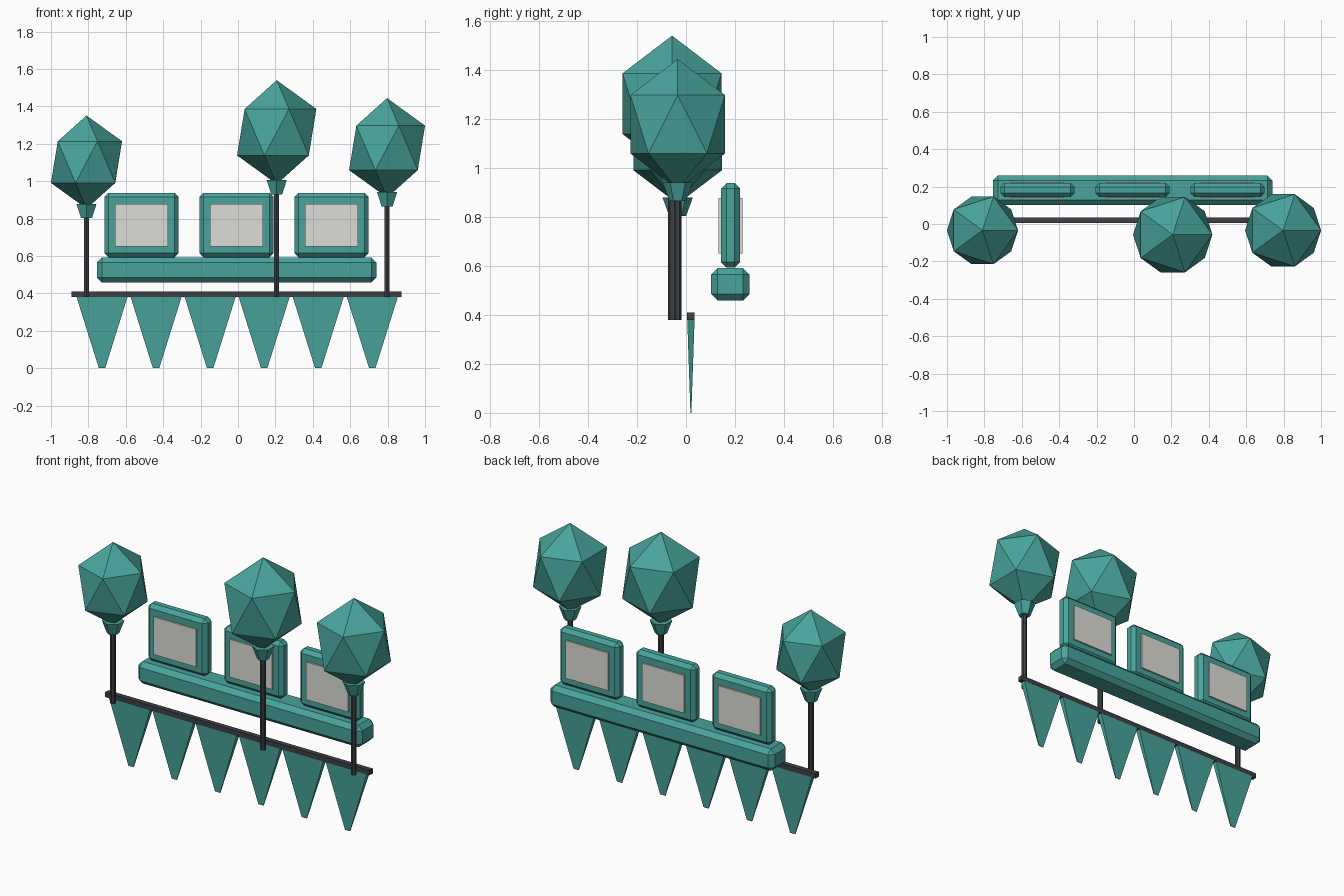
import bpy, bmesh
from math import sin, cos, pi, sqrt
from mathutils import Matrix

cube = bpy.data.objects.get("Cube")
if cube:
    bpy.data.objects.remove(cube, do_unlink=True)


def material(name, rgb):
    m = bpy.data.materials.new(name)
    m.use_nodes = True
    m.diffuse_color = (*rgb, 1)
    m.node_tree.nodes["Principled BSDF"].inputs["Base Color"].default_value = (*rgb, 1)
    return m


teal = material("teal", (0.065, 0.37, 0.33))
charcoal = material("charcoal", (0.045, 0.051, 0.06))
grey = material("pale grey", (0.72, 0.72, 0.68))


def finish(name, bm, mat, loc):
    bmesh.ops.recalc_face_normals(bm, faces=bm.faces)
    mesh = bpy.data.meshes.new(name)
    bm.to_mesh(mesh)
    bm.free()
    mesh.materials.append(mat)
    ob = bpy.data.objects.new(name, mesh)
    ob.location = loc
    bpy.context.collection.objects.link(ob)
    return ob


def box(name, size, loc, mat, chamfer=0):
    bm = bmesh.new()
    bmesh.ops.create_cube(bm, size=1, matrix=Matrix.Diagonal((*size, 1)))
    if chamfer:
        bmesh.ops.bevel(bm, geom=bm.edges[:], offset=chamfer, segments=1,
                        affect='EDGES', profile=0.5)
    return finish(name, bm, mat, loc)


def frustum(name, sides, r_low, r_high, z_low, z_high, x, y, mat, turn=pi / 2, squash=1):
    """Tapered prism; turn is the angle of its first corner."""
    bm = bmesh.new()
    rings = []
    for r, z in ((r_low, z_low), (r_high, z_high)):
        angles = [turn + 2 * pi * i / sides for i in range(sides)]
        rings.append([bm.verts.new((r * cos(a), r * sin(a) * squash, z)) for a in angles])
        bm.faces.new(rings[-1])
    for i in range(sides):
        j = (i + 1) % sides
        bm.faces.new((rings[0][i], rings[0][j], rings[1][j], rings[1][i]))
    return finish(name, bm, mat, (x, y, 0))


def faceted_ball(name, radius, height, loc, mat):
    bm = bmesh.new()
    bmesh.ops.create_icosphere(bm, subdivisions=1, radius=1,
                               matrix=Matrix.Diagonal((radius, radius, height, 1)))
    return finish(name, bm, mat, loc)


MID = -0.0075

# Rail with a row of hanging pennants
box("pennant_rail", (1.765, 0.03, 0.03), (MID, 0.02, 0.395), charcoal)
for i in range(6):
    frustum(f"pennant_{i + 1}", 4, 0.017 * sqrt(2), 0.136 * sqrt(2), 0, 0.38,
            -0.727 + 0.289 * i, 0.02, teal, turn=pi / 4, squash=0.11)

# Chamfered plinth and its three framed panels
box("plinth", (1.495, 0.157, 0.133), (MID, 0.181, 0.525), teal, 0.027)
for i, side in enumerate(("right", "middle", "left")):
    x = MID + 0.508 * (i - 1)
    box(f"{side}_frame", (0.397, 0.077, 0.345), (x, 0.182, 0.7655), teal, 0.022)
    for face, y in (("front", 0.138), ("back", 0.226)):
        box(f"{side}_{face}_panel", (0.282, 0.0095, 0.227), (x, y, 0.7635), grey)

# Faceted balls on poles: x, y, ball centre, ball radius, cap bottom
for side, x, y, z, r, cap in (("right", -0.81, -0.034, 1.102, 0.2125, 0.803),
                              ("middle", 0.207, -0.057, 1.262, 0.237, 0.93),
                              ("left", 0.797, -0.034, 1.178, 0.227, 0.865)):
    frustum(f"{side}_pole", 6, 0.0155, 0.0155, 0.38, cap + 0.03, x, y, charcoal)
    frustum(f"{side}_cap", 6, 0.034, 0.062, cap, cap + 0.076, x, y, teal)
    faceted_ball(f"{side}_ball", r, r * 1.172, (x, y, z), teal)
